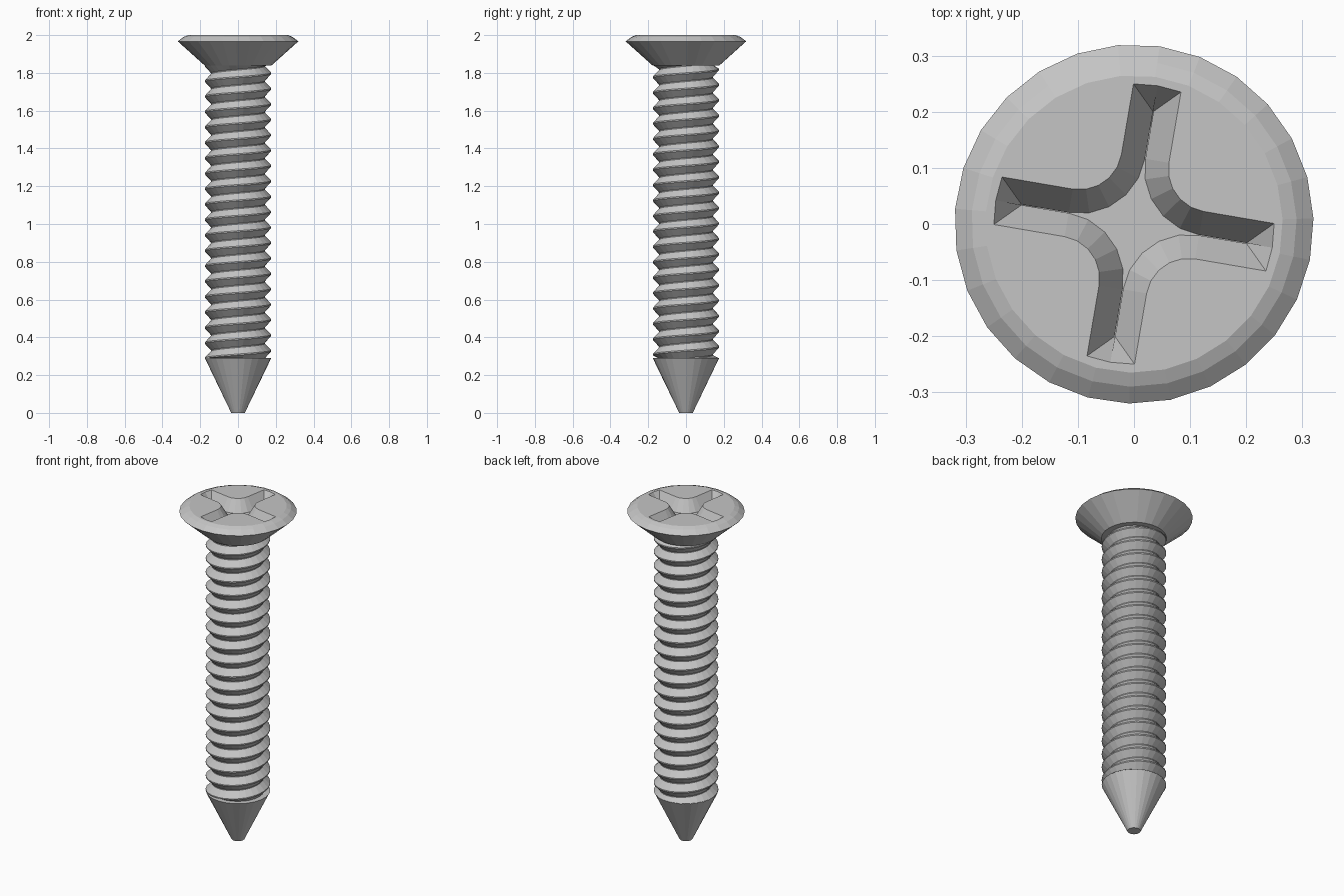
import bpy, bmesh, math
from mathutils import Matrix, Vector

cube = bpy.data.objects.get("Cube")
if cube:
    bpy.data.objects.remove(cube, do_unlink=True)

SIDES = 27
TURN = math.radians(1.8)          # rotation of the head facets
SHAFT_LOW, SHAFT_HIGH = 0.29, 1.84
CREST, ROOT = 0.176, 0.143

steel = bpy.data.materials.new("grey_steel")
steel.use_nodes = True
GREY = (0.56, 0.56, 0.56, 1)
steel.diffuse_color = GREY
steel.node_tree.nodes["Principled BSDF"].inputs["Base Color"].default_value = GREY


def finish(bm, name):
    bmesh.ops.remove_doubles(bm, verts=bm.verts, dist=0.0005)
    bmesh.ops.recalc_face_normals(bm, faces=bm.faces)
    mesh = bpy.data.meshes.new(name)
    bm.to_mesh(mesh)
    bm.free()
    mesh.materials.append(steel)
    obj = bpy.data.objects.new(name, mesh)
    bpy.context.collection.objects.link(obj)
    return obj


def ring(bm, radius, z):
    return [bm.verts.new((radius * math.cos(TURN + math.tau * i / SIDES),
                          radius * math.sin(TURN + math.tau * i / SIDES), z))
            for i in range(SIDES)]


def bridge(bm, a, b):
    n = len(a)
    for i in range(n):
        j = (i + 1) % n
        bm.faces.new((a[i], a[j], b[j], b[i]))


def lathe(bm, profile):
    rings = [ring(bm, r, z) for r, z in profile]
    for a, b in zip(rings, rings[1:]):
        bridge(bm, a, b)
    return rings


def loop_edges(bm, loop):
    return [bm.edges.get((loop[i - 1], loop[i])) for i in range(len(loop))]


def cross_outline(bm, inset, z):
    """Four-armed outline with rounded inner corners."""
    half, centre, tip = 0.043 - inset, 0.118, 0.246 - inset
    radius = centre - half
    quarter = [Vector((0, tip + 0.004, z)), Vector((-half, tip, z))]
    for k in range(6):
        a = math.radians(-18 * k)
        quarter.append(Vector((-centre + radius * math.cos(a),
                               centre + radius * math.sin(a), z)))
    quarter.append(Vector((-tip, half, z)))
    points = []
    for q in range(4):
        spin = Matrix.Rotation(math.radians(90 * q - 9.7), 3, 'Z')
        points += [spin @ p for p in quarter]
    return [bm.verts.new(p) for p in points]


# Countersunk head with a tapered cross recess
bm = bmesh.new()
rings = lathe(bm, [(0.178, SHAFT_HIGH), (0.32, 1.967), (0.29, 1.99), (0.265, 2.0)])
bm.faces.new(rings[0])
rim = cross_outline(bm, 0, 2.0)
floor = cross_outline(bm, 0.0425, 1.93)
bridge(bm, rim, floor)
bmesh.ops.triangle_fill(bm, use_beauty=True,
                        edges=loop_edges(bm, rings[-1]) + loop_edges(bm, rim))
# The arms end in a crease, so the floor only spans the rounded corners
bm.faces.new([v for i, v in enumerate(floor) if 2 <= i % 9 <= 7])
finish(bm, "head")

# Threaded shaft: a helical V profile trimmed flat at both ends
bm = bmesh.new()
TURNS = 19
pitch = (SHAFT_HIGH - SHAFT_LOW) / TURNS
section = [(ROOT, 0.0), (CREST, 0.44), (CREST, 0.52), (ROOT, 0.94)]
columns = []
for s in range(SIDES + 1):
    angle = math.tau * s / SIDES
    column = []
    for turn in range(-1, TURNS + 1):
        for r, h in section:
            z = SHAFT_LOW + pitch * (turn + h + s / SIDES)
            z = min(max(z, SHAFT_LOW - 0.002), SHAFT_HIGH + 0.002)
            column.append(bm.verts.new((r * math.cos(angle), r * math.sin(angle), z)))
    columns.append(column)
for a, b in zip(columns, columns[1:]):
    for k in range(len(a) - 1):
        bm.faces.new((a[k], b[k], b[k + 1], a[k + 1]))
finish(bm, "threaded_shaft")

# Blunt conical point
bm = bmesh.new()
rings = lathe(bm, [(0.036, 0.0), (0.176, SHAFT_LOW)])
bm.faces.new(rings[0])
bm.faces.new(rings[-1])
finish(bm, "point")
